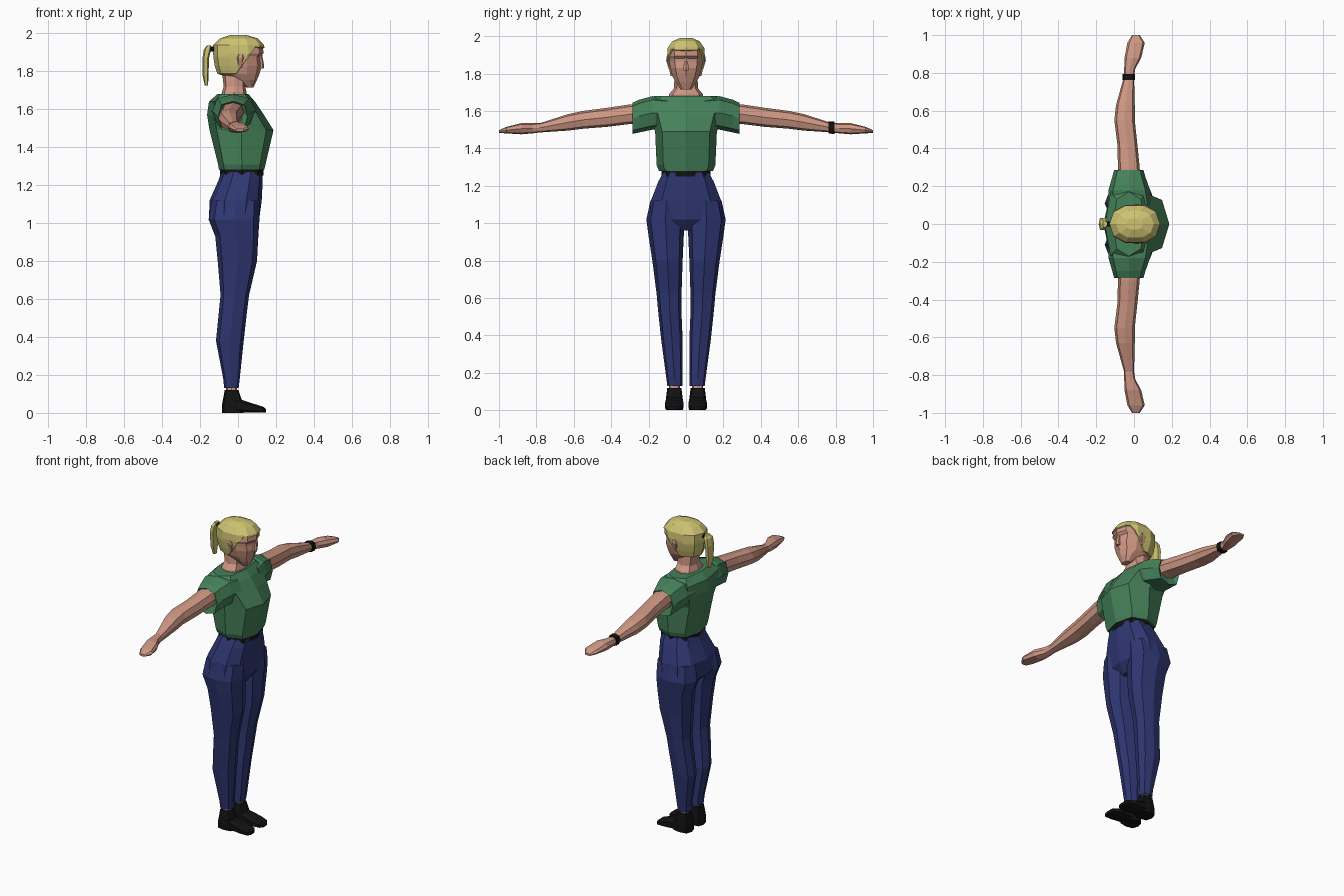
import bpy
import bmesh
import math
from mathutils import Vector

default_cube = bpy.data.objects.get("Cube")
if default_cube:
    bpy.data.objects.remove(default_cube, do_unlink=True)


def make_material(name, colour):
    material = bpy.data.materials.new(name)
    material.use_nodes = True
    material.diffuse_color = (*colour, 1)
    shader = next(n for n in material.node_tree.nodes if n.type == "BSDF_PRINCIPLED")
    shader.inputs["Base Color"].default_value = (*colour, 1)
    shader.inputs["Roughness"].default_value = .8
    return material


skin = make_material("skin", (.62, .31, .23))
blonde = make_material("blonde hair", (.62, .55, .17))
green = make_material("green cotton", (.06, .22, .1))
blue = make_material("blue denim", (.028, .038, .17))
black = make_material("black leather", (.006, .006, .006))

# Turns (first, second, along) into x, y, z for each loft axis
PLACE = {
    "x": lambda a, b, t: Vector((t, a, b)),
    "y": lambda a, b, t: Vector((a, t, b)),
    "z": lambda a, b, t: Vector((a, b, t)),
}


def loft_mesh(axis, rings, sides=8, side=1, power=.75, turn=0):
    """Skin rounded sections, each given as along, low, high, low, high."""
    bm = bmesh.new()
    loops = []
    for along, a_low, a_high, b_low, b_high in rings:
        loop = []
        for i in range(sides):
            angle = math.tau * (i + turn) / sides
            c, s = math.cos(angle), math.sin(angle)
            c = math.copysign(abs(c) ** power, c) if abs(c) > 1e-6 else 0
            s = math.copysign(abs(s) ** power, s) if abs(s) > 1e-6 else 0
            a = (a_low + a_high + (a_high - a_low) * c) / 2
            b = (b_low + b_high + (b_high - b_low) * s) / 2
            point = PLACE[axis](a, b, along)
            point.y *= side
            loop.append(bm.verts.new(point))
        loops.append(loop)
    for lower, upper in zip(loops, loops[1:]):
        for i in range(sides):
            j = (i + 1) % sides
            bm.faces.new((lower[i], lower[j], upper[j], upper[i]))
    bm.faces.new(loops[0])
    bm.faces.new(loops[-1])
    bmesh.ops.recalc_face_normals(bm, faces=bm.faces)
    return bm


def finish(name, bm, *materials):
    mesh = bpy.data.meshes.new(name)
    bm.to_mesh(mesh)
    bm.free()
    for material in materials:
        mesh.materials.append(material)
    obj = bpy.data.objects.new(name, mesh)
    bpy.context.scene.collection.objects.link(obj)
    return obj


def loft(name, material, axis, rings, **options):
    return finish(name, loft_mesh(axis, rings, **options), material)


def centred(*rings):
    """Expand along, back, front, half width into full sections."""
    return [(z, back, front, -half, half) for z, back, front, half in rings]


# Shirt body and belt
loft("shirt", green, "z", centred(
    (1.28, -.1, .138, .145), (1.31, -.105, .145, .157),
    (1.49, -.15, .187, .165), (1.57, -.163, .137, .19),
    (1.64, -.153, .09, .215), (1.68, -.11, .055, .17)))
loft("belt", black, "z", centred((1.25, -.094, .134, .132), (1.29, -.094, .134, .132)))

# Hips, closing between the legs
loft("trouser_hips", blue, "z", centred(
    (1.27, -.088, .13, .128), (1.22, -.105, .13, .155), (1.12, -.15, .125, .195),
    (1.02, -.153, .112, .205), (.96, -.08, .07, .05)), sides=10)

# Neck
loft("neck", skin, "z", centred(
    (1.62, -.1, .05, .1), (1.69, -.085, .045, .09),
    (1.72, -.075, .038, .065), (1.8, -.085, .045, .06)))

# Head, cut along the hairline so that the hair can be raised
head = loft_mesh("z", centred(
    (1.715, .045, .08, .03), (1.755, -.02, .1, .058), (1.785, -.1, .113, .076),
    (1.83, -.115, .125, .088), (1.865, -.12, .119, .094), (1.88, -.122, .12, .096),
    (1.895, -.123, .135, .097), (1.935, -.123, .13, .094),
    (1.967, -.09, .1, .07), (1.983, -.04, .045, .03)), sides=10, power=.85)
fringe = (Vector((0, 0, 1.94)), Vector((.15, 0, 1)).normalized())
temple = (Vector((0, 0, 1.8)), Vector((-1.4, 0, 1)).normalized())
nape = (Vector((0, 0, 1.787)), Vector((0, 0, 1)))


def above(point, plane):
    return (point - plane[0]).dot(plane[1]) > 0


for origin, normal in (fringe, temple, nape):
    geometry = head.verts[:] + head.edges[:] + head.faces[:]
    bmesh.ops.bisect_plane(head, geom=geometry, dist=.0005, plane_co=origin, plane_no=normal)
hair = []
for face in head.faces:
    middle = face.calc_center_median()
    if above(middle, nape) and (above(middle, fringe) or above(middle, temple)):
        face.material_index = 1
        hair.append(face)
rim = bmesh.ops.inset_region(head, faces=hair, thickness=.003, depth=.008)
for face in rim["faces"]:
    face.material_index = 1
finish("head", head, skin, blonde)

# Nose
loft("nose", skin, "z", centred(
    (1.815, .1, .135, .016), (1.83, .1, .138, .016), (1.885, .1, .128, .008)), sides=6)

# Ponytail and its tie
loft("hair_tie", black, "x", [(-.15, -.014, .014, 1.905, 1.93), (-.11, -.014, .014, 1.905, 1.93)])
loft("ponytail", blonde, "z", centred(
    (1.725, -.175, -.158, .014), (1.78, -.187, -.155, .028),
    (1.87, -.187, -.153, .036), (1.915, -.18, -.142, .034),
    (1.935, -.165, -.142, .018)), sides=6)

for label, side in (("left", 1), ("right", -1)):
    # Ear
    loft(label + "_ear", skin, "z", [
        (1.82, .0, .02, .07, .092), (1.87, -.008, .034, .08, .108),
        (1.892, .0, .028, .08, .104)], side=side, sides=6)

    # Sleeve, turned in at the cuff
    loft(label + "_sleeve", green, "y", [
        (.1, -.14, .1, 1.51, 1.67), (.18, -.135, .085, 1.5, 1.679),
        (.25, -.115, .06, 1.485, 1.66), (.287, -.105, .05, 1.477, 1.643),
        (.27, -.09, .03, 1.53, 1.63)], side=side)

    # Arm and hand
    loft(label + "_arm", skin, "y", [
        (.2, -.085, .035, 1.53, 1.64), (.3, -.085, .03, 1.53, 1.635),
        (.42, -.088, .018, 1.515, 1.617), (.55, -.104, .004, 1.505, 1.6),
        (.63, -.095, .004, 1.495, 1.583), (.78, -.053, .0, 1.485, 1.535),
        (.82, -.052, .006, 1.48, 1.535), (.88, -.05, .038, 1.475, 1.535),
        (.96, -.035, .057, 1.48, 1.515), (1, -.01, .03, 1.482, 1.497)], side=side)

    # Trouser leg
    loft(label + "_trouser_leg", blue, "z", [
        (1.12, -.14, .115, .02, .19), (1.02, -.155, .113, .008, .212),
        (.93, -.12, .107, .012, .2), (.8, -.107, .1, .018, .18),
        (.62, -.092, .058, .024, .157), (.54, -.1, .048, .025, .15),
        (.38, -.116, .03, .018, .133), (.17, -.076, .008, .02, .105),
        (.13, -.074, .003, .02, .1)], side=side)

    # Bare ankle
    loft(label + "_ankle", skin, "z", [
        (.09, -.062, -.006, .032, .092), (.15, -.062, -.006, .032, .092)], side=side)

    # Shoe: heel and ankle collar, then the low toe
    loft(label + "_shoe_heel", black, "z", [
        (0, -.085, .03, .015, .108), (.04, -.085, .03, .015, .11),
        (.12, -.07, .002, .025, .1)], side=side, power=.6)
    loft(label + "_shoe_toe", black, "x", [
        (-.04, .018, .106, 0, .09), (.02, .015, .11, 0, .07),
        (.09, .01, .115, 0, .047), (.135, .022, .108, 0, .032),
        (.147, .04, .09, .002, .02)], side=side, power=.6, turn=.5)

# A strap on the left wrist
loft("wrist_strap", black, "y", [
    (.763, -.062, .006, 1.479, 1.545), (.795, -.06, .006, 1.477, 1.543)])
